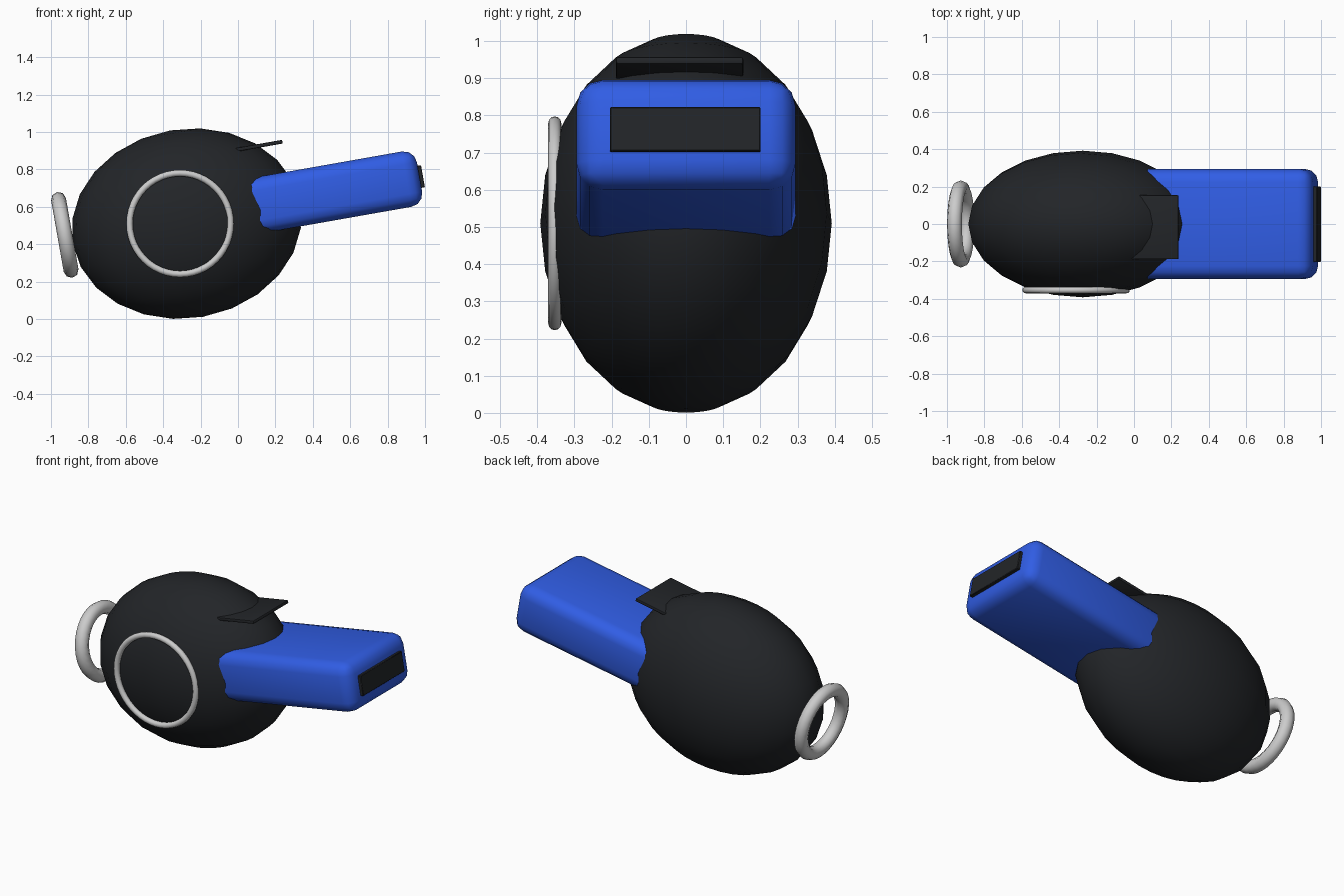
import bpy, math

if "Cube" in bpy.data.objects:
    bpy.data.objects.remove(bpy.data.objects["Cube"])

TILT = math.radians(-10)


def material(name, color):
    m = bpy.data.materials.new(name)
    m.diffuse_color = (*color, 1)
    m.use_nodes = True
    m.node_tree.nodes["Principled BSDF"].inputs["Base Color"].default_value = m.diffuse_color
    return m


black = material("black_plastic", (0.016, 0.018, 0.021))
blue = material("blue_plastic", (0.03, 0.11, 0.78))


def finish(name, mat=None, angle=40):
    ob = bpy.context.object
    ob.name = name
    if mat:
        ob.data.materials.append(mat)
    bpy.ops.object.shade_smooth_by_angle(angle=math.radians(angle))
    return ob


def tilted_box(name, loc, size, bevel, segments, mat):
    bpy.ops.mesh.primitive_cube_add(size=1, location=loc, rotation=(0, TILT, 0))
    ob = bpy.context.object
    for v in ob.data.vertices:
        v.co = [c * s for c, s in zip(v.co, size)]
    mod = ob.modifiers.new("bevel", 'BEVEL')
    mod.width = bevel
    mod.segments = segments
    bpy.ops.object.modifier_apply(modifier=mod.name)
    return finish(name, mat)


def torus(name, loc, rot, major, minor, segs):
    bpy.ops.mesh.primitive_torus_add(location=loc, rotation=rot, major_radius=major,
                                     minor_radius=minor, major_segments=segs[0],
                                     minor_segments=segs[1])
    return finish(name, angle=60)


# Egg-shaped whistle chamber
bpy.ops.mesh.primitive_uv_sphere_add(segments=24, ring_count=12, radius=1,
                                     location=(-0.275, 0, 0.51), rotation=(0, TILT, 0))
bpy.context.object.scale = (0.618, 0.392, 0.506)
finish("chamber", black)

# Mouthpiece with its air slot
tilted_box("mouthpiece", (0.478, 0, 0.673), (1.0, 0.588, 0.30), 0.07, 3, blue)
tilted_box("air_slot", (0.969, -0.002, 0.76), (0.04, 0.405, 0.12), 0.003, 1, black)

# Sound window lip on top
tilted_box("window_lip", (0.09, -0.017, 0.922), (0.30, 0.342, 0.02), 0.006, 2, black)

# Side trim ring and lanyard ring
torus("side_trim", (-0.31, -0.353, 0.51), (math.pi / 2, 0, 0), 0.27, 0.0175, (48, 12))
torus("lanyard_ring", (-0.926, 0, 0.45), (0, math.pi / 2 + TILT, 0), 0.193, 0.04, (32, 8))
